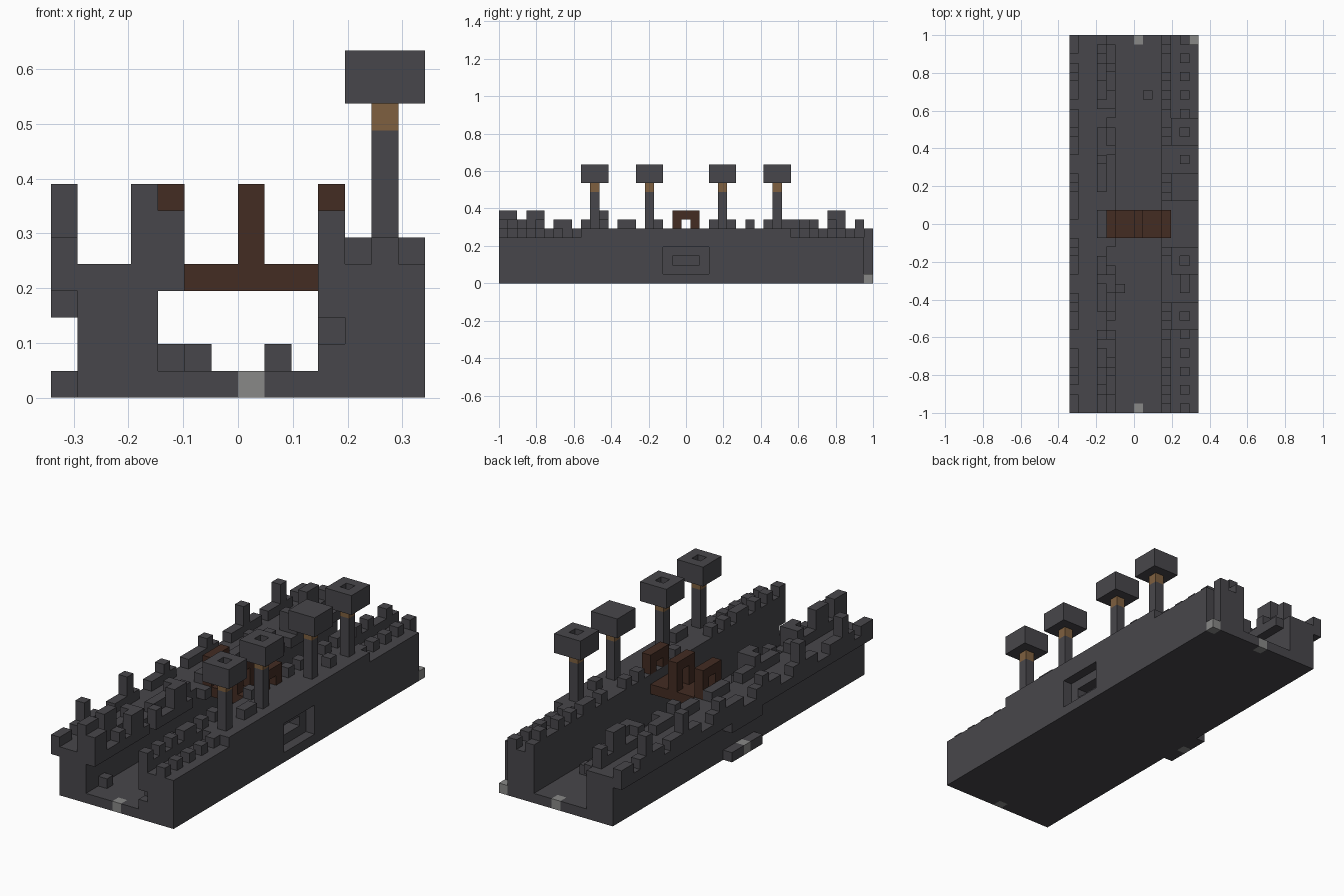
import bpy, bmesh
from mathutils import Matrix, Vector

cube = bpy.data.objects.get("Cube")
if cube:
    bpy.data.objects.remove(cube)

U = 2 / 41                      # one block
NX, NY = 14, 41                 # blocks across and along


def material(name, rgb):
    m = bpy.data.materials.new(name)
    m.use_nodes = True
    m.diffuse_color = (*rgb, 1)
    m.node_tree.nodes["Principled BSDF"].inputs["Base Color"].default_value = (*rgb, 1)
    return m


STONE = material("dark stone", (0.064, 0.062, 0.070))
WOOD = material("dark wood", (0.056, 0.025, 0.016))
TAN = material("tan wood", (0.21, 0.115, 0.05))
PALE = material("pale grey", (0.25, 0.25, 0.245))


def build(name, mat, boxes):
    """Boxes are (x, y, z, x end, y end, z end) in blocks, ends exclusive."""
    bm = bmesh.new()
    for x0, y0, z0, x1, y1, z1 in boxes:
        size = Vector((x1 - x0, y1 - y0, z1 - z0)) * U
        mid = Vector(((x0 + x1 - NX) / 2, (y0 + y1 - NY) / 2, (z0 + z1) / 2)) * U
        bmesh.ops.create_cube(bm, size=1, matrix=Matrix.Translation(mid) @ Matrix.Diagonal((*size, 1)))
    me = bpy.data.meshes.new(name)
    bm.to_mesh(me)
    bm.free()
    me.materials.append(mat)
    ob = bpy.data.objects.new(name, me)
    bpy.context.collection.objects.link(ob)
    return ob


def row(x, z0, z1, cells):
    """Single blocks standing along one column."""
    return [(x, j, z0, x + 1, j + 1, z1) for j in cells]


def runs(x, z0, z1, spans):
    return [(x, a, z0, x + 1, b, z1) for a, b in spans]


# Channel floor with stray blocks
build("channel_floor", STONE, [(4, 0, 0, 7, NY, 1), (8, 0, 0, 10, NY, 1), (7, 1, 0, 8, NY - 1, 1)])
build("loose_blocks", STONE, row(5, 1, 2, [13]) + row(4, 1, 2, [2, 13, 27]) + row(8, 1, 2, [34]))

# Right-hand channel wall with the overhanging walkway
build("low_wall", STONE, [(1, 0, 0, 4, NY, 4)])
build("walkway", STONE, [(0, 0, 4, 4, NY, 5)])
build("walkway_ledge", STONE, runs(4, 4, 5, [(0, 9), (10, 16), (18, 31), (32, 40)]))
build("outer_parapet", STONE, runs(0, 5, 6, [(0, 2), (3, 7), (9, 13), (15, 19), (21, 26), (28, 33), (34, 38), (39, 41)]))
build("outer_merlons", STONE, row(0, 5, 8, [4, 11, 30, 36]) + row(0, 5, 7, [17, 24]))
build("inner_parapet", STONE,
      runs(3, 5, 6, [(0, 9), (11, 17), (19, 22), (24, 31), (33, 40)])
      + runs(3, 5, 8, [(0, 2), (3, 5), (36, 38)])
      + row(3, 5, 7, [7, 14, 27, 33, 39])
      + runs(4, 5, 7, [(0, 2), (6, 8), (13, 15), (33, 35)])
      + row(4, 5, 6, [4, 10, 28, 37]))
build("side_sill_and_lintel", STONE, [(0, 18, 0, 1, 20, 1), (0, 21, 0, 1, 23, 1), (0, 18, 3, 1, 23, 4)])

# Tall wall, pierced by a stepped window
WINDOW = [(13, 14, 18, 23, 1, 4), (11, 13, 19, 22, 2, 3)]
tall = [(10, 0, 0, 11, 1, 2), (10, 0, 3, 11, 1, 6), (10, 1, 0, 11, NY, 6)]
for x0, x1, y0, y1, z0, z1 in WINDOW:
    end = NY - 1 if x0 == 13 else NY
    tall += [(x0, 0, 0, x1, y0, 5), (x0, y1, 0, x1, end, 5),
             (x0, y0, 0, x1, y1, z0), (x0, y0, z1, x1, y1, 5)]
build("tall_wall", STONE, tall)
build("tall_wall_coping", STONE, [(13, 9, 5, 14, 32, 6), (11, 9, 5, 12, 32, 6), (12, 9, 5, 13, 32, 6)])
ENDS = [j for j in range(NY) if not 9 <= j < 32]
build("tall_wall_merlons", STONE,
      row(12, 5, 6, [j for j in ENDS if j % 2 == 0])
      + row(12, 6, 7, [13, 14, 27])
      + row(10, 6, 7, [0, 2, 4, 6, 7, 9, 11, 17, 23, 25, 29, 31, 32, 34, 36, 39]))

# Lamp posts along the tall wall; most heads have an open top
for n, j in enumerate((10, 16, 24, 30), 1):
    build(f"lamp_post_{n}", STONE, [(12, j, 5, 13, j + 1, 10)])
    build(f"lamp_collar_{n}", TAN, [(12, j, 10, 13, j + 1, 11)])
    a, b = j - 1, j + 2
    head = [(11, a, 11, 14, b, 12)]
    if n == 3:
        head += [(11, a, 12, 14, b, 13)]
    else:
        head += [(11, a, 12, 12, b, 13), (13, a, 12, 14, b, 13),
                 (12, a, 12, 13, j, 13), (12, j + 1, 12, 13, b, 13)]
    build(f"lamp_head_{n}", STONE, head)

# Wooden bridge with three small arches
build("bridge_deck", WOOD, [(5, 19, 4, 10, 22, 5)])
for name, x, z in (("right", 4, 5), ("middle", 7, 5), ("left", 10, 6)):
    build(f"bridge_arch_{name}", WOOD,
          [(x, 19, z, x + 1, 20, 7), (x, 21, z, x + 1, 22, 7), (x, 19, 7, x + 1, 22, 8)])

# Pale marker blocks at the joining points
build("marker_blocks", PALE, [(7, 0, 0, 8, 1, 1), (7, 40, 0, 8, 41, 1),
                              (13, 40, 0, 14, 41, 1), (0, 20, 0, 1, 21, 1)])
